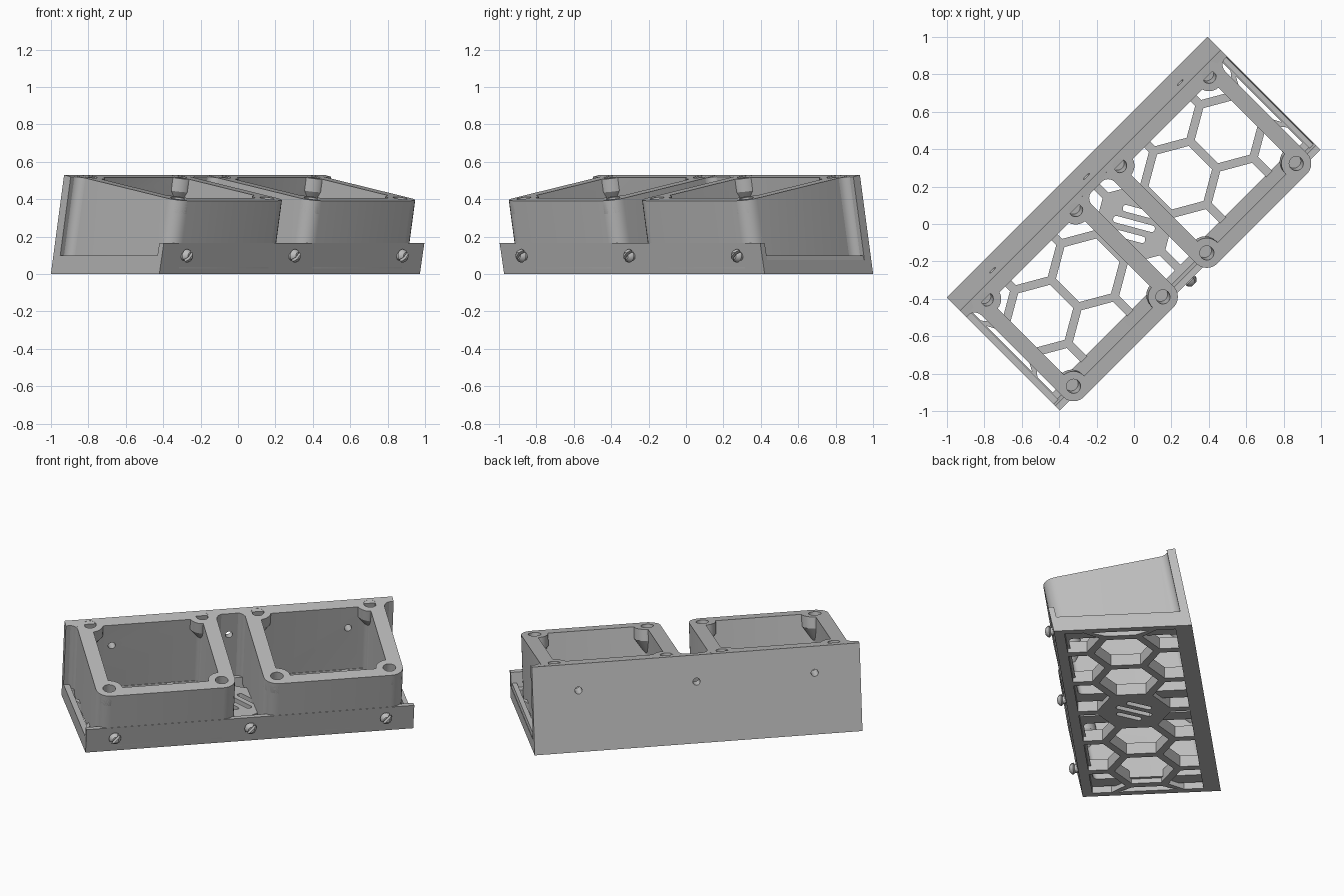
import bpy, bmesh
from math import sin, cos, pi, radians
from mathutils import Matrix, Vector

if "Cube" in bpy.data.objects:
    bpy.data.objects.remove(bpy.data.objects["Cube"])

grey = bpy.data.materials.new("mid grey")
grey.use_nodes = True
grey.diffuse_color = (0.5, 0.5, 0.5, 1)
grey.node_tree.nodes["Principled BSDF"].inputs["Base Color"].default_value = (0.5, 0.5, 0.5, 1)

LEAN = 0.19          # lean of the walls
SLOPE = 0.174        # slope of the mounting faces
HALF = 0.985         # half of the long side
parts = []


def add_loft(bm, loops, ring=False):
    """Skin a list of equal loops; cap the ends, or join last to first."""
    rows = [[bm.verts.new(p) for p in loop] for loop in loops]
    n = len(rows[0])
    for a, b in zip(rows, rows[1:] + ([rows[0]] if ring else [])):
        for i in range(n):
            j = (i + 1) % n
            bm.faces.new((a[i], a[j], b[j], b[i]))
    if not ring:
        bm.faces.new(rows[0])
        bm.faces.new(rows[-1])


def build(name, lofts, ring=False, part=True):
    bm = bmesh.new()
    for loops in lofts:
        add_loft(bm, loops, ring)
    bmesh.ops.recalc_face_normals(bm, faces=bm.faces)
    mesh = bpy.data.meshes.new(name)
    bm.to_mesh(mesh)
    bm.free()
    obj = bpy.data.objects.new(name, mesh)
    bpy.context.collection.objects.link(obj)
    if part:
        mesh.materials.append(grey)
        parts.append(obj)
    else:
        obj.hide_render = True
    return obj


def cut(obj, cutter):
    mod = obj.modifiers.new("cut", 'BOOLEAN')
    mod.operation = 'DIFFERENCE'
    mod.solver = 'EXACT'
    mod.object = cutter
    bpy.context.view_layer.objects.active = obj
    bpy.ops.object.modifier_apply(modifier=mod.name)


def along(profile):
    """Side profile (y, z) extruded along the length."""
    return [[(x, y, z) for y, z in profile] for x in (-HALF, HALF)]


def upright(outline, z0, z1):
    return [[(x, y, z) for x, y in outline] for z in (z0, z1)]


def circle(cx, cy, r, n=24):
    return [(cx + r * cos(2 * pi * i / n), cy + r * sin(2 * pi * i / n)) for i in range(n)]


def rounded(cx, cy, hx, hy, r, n=6):
    pts = []
    for k, (sx, sy) in enumerate(((1, 1), (-1, 1), (-1, -1), (1, -1))):
        for i in range(n + 1):
            a = pi / 2 * (k + i / n)
            pts.append((cx + sx * (hx - r) + r * cos(a), cy + sy * (hy - r) + r * sin(a)))
    return pts


def tilted(outline, depth=None, floor=None):
    """Project an outline from the sloping top plane down the leaning axis."""
    out = []
    for x, y in outline:
        top = 0.53 - SLOPE * (0.33 - y)
        d = depth if floor is None else top - floor
        out.append((x, y + LEAN * d, top - d))
    return out


# Honeycomb floor plate
floor = build("floor_grid", [along([(-0.385, 0), (0.4, 0), (0.4, 0.075), (-0.385, 0.075)])])
PITCH, R = 0.35, 0.176
holes = []
for row in (-1, 0, 1):
    for k in range(-3, 4):
        cx, cy = PITCH * (k + 0.5 * abs(row)), row * PITCH * 0.866
        if (row == 0 and k == 0) or cx - R > 0.95:
            continue
        hexagon = [(max(-0.945, min(0.945, cx + R * sin(i * pi / 3))),
                    max(-0.33, min(0.33, cy + R * cos(i * pi / 3)))) for i in range(6)]
        holes.append(upright(hexagon, -0.1, 0.2))
# Diagonal slits in the solid centre cell
turn = Matrix.Rotation(radians(-60), 2)
for k, half in ((-1, 0.08), (0, 0.115), (1, 0.08)):
    slit = [turn @ Vector(p) for p in rounded(0, 0.07 * k, half, 0.018, 0.015, 3)]
    holes.append(upright(slit, -0.1, 0.2))
cutter = build("floor_cutter", holes, part=False)
cut(floor, cutter)
bpy.data.objects.remove(cutter)

# Leaning back wall, front lip and low end rims
wall = build("back_wall", [along([(0.43, 0), (0.33, 0.53), (0.28, 0.52), (0.378, 0)])])
build("front_lip", [along([(-0.39, 0), (-0.424, 0.165), (-0.39, 0.165), (-0.355, 0)])])
for side, name, bevel in ((1, "left", 0.006), (-1, "right", 0)):
    rim = [(side * HALF, 0.055), (side * (HALF - bevel), 0.1),
           (side * 0.95, 0.1), (side * 0.95, 0.055)]
    build(name + "_end_rim", [[[(x, y, z) for x, z in rim] for y in (-0.39, 0.39)]])

# Screw hole cutter through the back wall
wall_holes = build("wall_hole_cutter", [
    [[(x, y, z) for x, z in circle(u, 0.37, 0.022, 16)] for y in (0.2, 0.6)]
    for u in (-0.71, 0, 0.71)], part=False)
cut(wall, wall_holes)

# Two square mounting boxes with corner screw bosses
BACK = 0.325
for side, name in ((1, "left"), (-1, "right")):
    cx = side * 0.504
    outer = rounded(cx, -0.07, 0.418, 0.395, 0.08)
    inner = rounded(cx, -0.068, 0.33, 0.318, 0.03)
    box = build(name + "_box", [[tilted(outer, floor=0.03), tilted(outer, 0),
                                 tilted(inner, 0), tilted(inner, floor=0.03)]], ring=True)
    bosses, wells, fillets = [], [], []
    for sx in (-1, 1):
        for sy in (-1, 1):
            x, y = cx + sx * 0.338, -0.055 + sy * 0.33
            rim = [(px, min(py, BACK)) for px, py in circle(x, y, 0.08)]
            bosses.append([tilted(circle(x, y, 0.038), 0.1), tilted(circle(x, y, 0.038), 0),
                           tilted(rim, 0), tilted(rim, 0.07),
                           tilted(circle(x + sx * 0.03, y + sy * 0.02, 0.025), 0.2)])
            wells.append([tilted(circle(x, y, 0.038), -0.03), tilted(circle(x, y, 0.038), 0.1)])
        # Concave fillet where the box side meets the back wall
        r = 0.05
        curve = [(cx + sx * (0.418 + r - r * cos(a)), 0.282 - r + r * sin(a))
                 for a in (i * pi / 12 for i in range(7))]
        corner = [(cx + sx * (0.418 + r), 0.3), (cx + sx * 0.37, 0.3), (cx + sx * 0.37, 0.232)]
        fillets.append([tilted(curve + corner, floor=0.03), tilted(curve + corner, 0.001)])
    cutter = build("well_cutter", wells, part=False)
    cut(box, cutter)
    cut(box, wall_holes)
    bpy.data.objects.remove(cutter)
    build(name + "_screw_bosses", bosses)
    build(name + "_wall_fillets", fillets)
bpy.data.objects.remove(wall_holes)

# Split snap pins on the front lip
pins, slots = [], []
for u in (-0.815, 0, 0.815):
    pins.append([[(x, y, z) for x, z in circle(u, 0.097, r)]
                 for r, y in ((0.025, -0.38), (0.025, -0.422), (0.036, -0.43),
                              (0.032, -0.442), (0.018, -0.455))])
    bar = [(u + a, 0.097 + b) for a, b in ((-0.05, -0.04), (-0.04, -0.05), (0.05, 0.04), (0.04, 0.05))]
    slots.append([[(x, y, z) for x, z in bar] for y in (-0.5, -0.42)])
snap = build("snap_pins", pins)
cutter = build("slot_cutter", slots, part=False)
cut(snap, cutter)
bpy.data.objects.remove(cutter)

# Turn the whole tray onto the diagonal and shade it
bpy.ops.object.select_all(action='DESELECT')
for obj in parts:
    obj.data.transform(Matrix.Rotation(radians(45), 4, 'Z'))
    obj.select_set(True)
bpy.context.view_layer.objects.active = parts[0]
bpy.ops.object.shade_smooth_by_angle(angle=radians(30))
